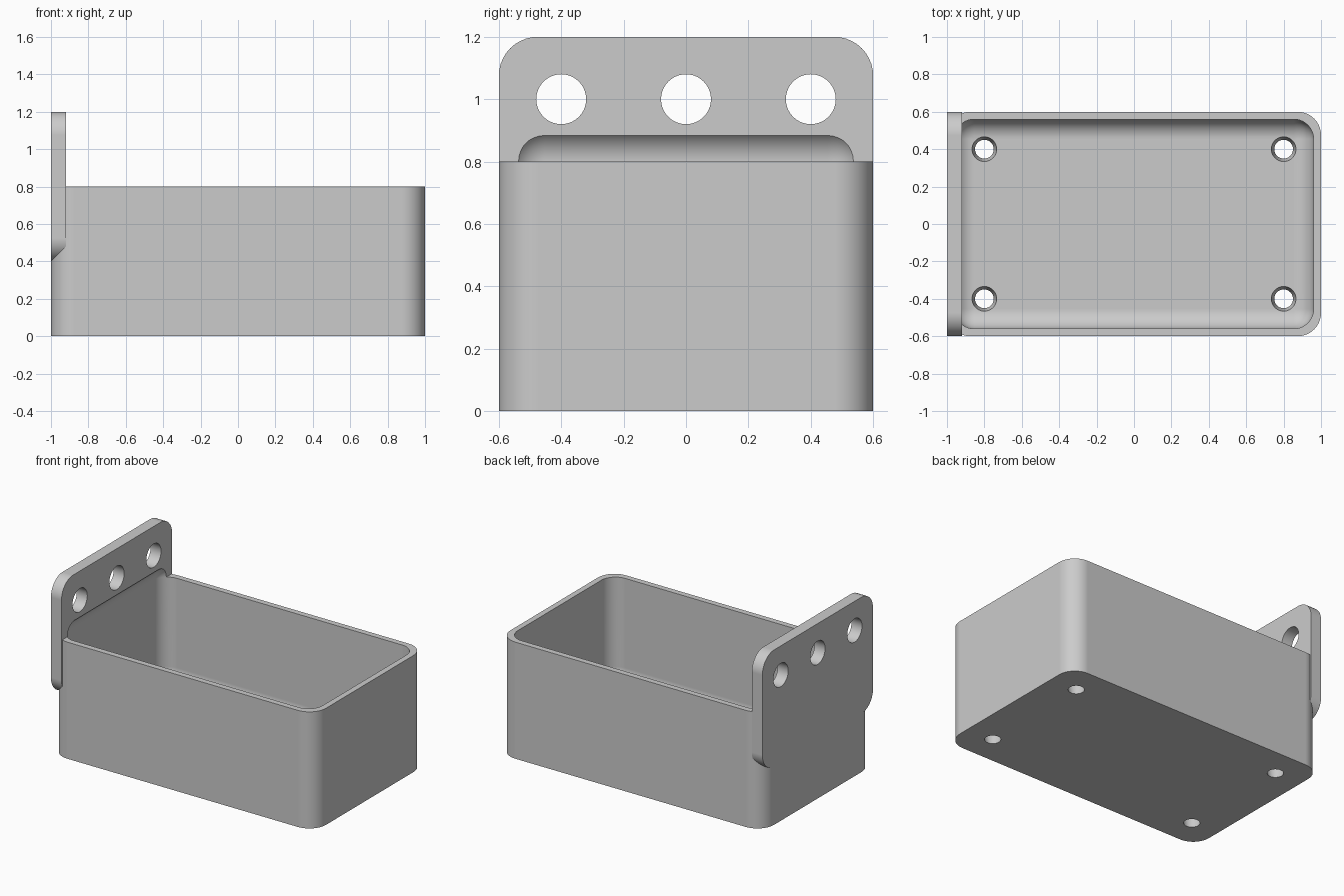
import bpy
import bmesh
from math import radians
from mathutils import Matrix, Vector

cube = bpy.data.objects.get("Cube")
if cube:
    bpy.data.objects.remove(cube, do_unlink=True)

grey = bpy.data.materials.new("light grey")
grey.use_nodes = True
colour = (0.6, 0.6, 0.6, 1)
grey.diffuse_color = colour
grey.node_tree.nodes["Principled BSDF"].inputs["Base Color"].default_value = colour


def make_object(name, bm):
    bmesh.ops.recalc_face_normals(bm, faces=bm.faces)
    mesh = bpy.data.meshes.new(name)
    bm.to_mesh(mesh)
    bm.free()
    mesh.materials.append(grey)
    obj = bpy.data.objects.new(name, mesh)
    bpy.context.collection.objects.link(obj)
    return obj


def rounded_block(name, low, high, radius, axis=None):
    """Block with edges along one axis rounded, or all edges if axis is None."""
    low, high = Vector(low), Vector(high)
    bm = bmesh.new()
    bmesh.ops.create_cube(bm, size=1)
    bmesh.ops.scale(bm, vec=high - low, verts=bm.verts)
    bmesh.ops.translate(bm, vec=(low + high) / 2, verts=bm.verts)
    edges = [e for e in bm.edges if axis is None or
             abs((e.verts[0].co - e.verts[1].co)[axis]) > 0.01]
    bmesh.ops.bevel(bm, geom=edges, offset=radius, offset_type='OFFSET',
                    segments=10, profile=0.5, affect='EDGES')
    return make_object(name, bm)


def drill(name, r1, r2, depth, matrix):
    bm = bmesh.new()
    bmesh.ops.create_cone(bm, cap_ends=True, segments=40, radius1=r1,
                          radius2=r2, depth=depth, matrix=matrix)
    return make_object(name, bm)


def cut(obj, cutter):
    mod = obj.modifiers.new("cut", 'BOOLEAN')
    mod.operation = 'DIFFERENCE'
    mod.solver = 'EXACT'
    mod.object = cutter
    bpy.context.view_layer.objects.active = obj
    bpy.ops.object.modifier_apply(modifier=mod.name)


def finish(obj):
    bpy.ops.object.select_all(action='DESELECT')
    obj.select_set(True)
    bpy.context.view_layer.objects.active = obj
    bpy.ops.object.shade_smooth_by_angle(angle=radians(25))
    mod = obj.modifiers.new("clean_shading", 'WEIGHTED_NORMAL')
    mod.keep_sharp = True


# Main solids: open tray and upright hanging plate
tray = rounded_block("tray", (-1, -0.6, 0), (1, 0.6, 0.8), 0.125, axis=2)
plate = rounded_block("hanging_plate", (-1, -0.6, 0.4), (-0.92, 0.6, 1.2),
                      0.125, axis=0)

# Filleted cavity leaves a thick floor and bites into the plate
cavity = rounded_block("cavity_cutter", (-0.96, -0.56, 0.08),
                       (0.96, 0.56, 0.907), 0.106)
cutters = [cavity]
cut(tray, cavity)
cut(plate, cavity)

# Tapered drain holes through the floor
for x in (-0.8, 0.8):
    for y in (-0.4, 0.4):
        hole = drill("drain_cutter", 0.042, 0.074, 0.16,
                     Matrix.Translation((x, y, 0.04)))
        cut(tray, hole)
        cutters.append(hole)

# Mounting holes through the plate
for y in (-0.4, 0, 0.4):
    hole = drill("mount_cutter", 0.08, 0.08, 0.4,
                 Matrix.Translation((-0.96, y, 1)) @ Matrix.Rotation(radians(90), 4, 'Y'))
    cut(plate, hole)
    cutters.append(hole)

for cutter in cutters:
    bpy.data.objects.remove(cutter, do_unlink=True)

for part in (tray, plate):
    finish(part)
